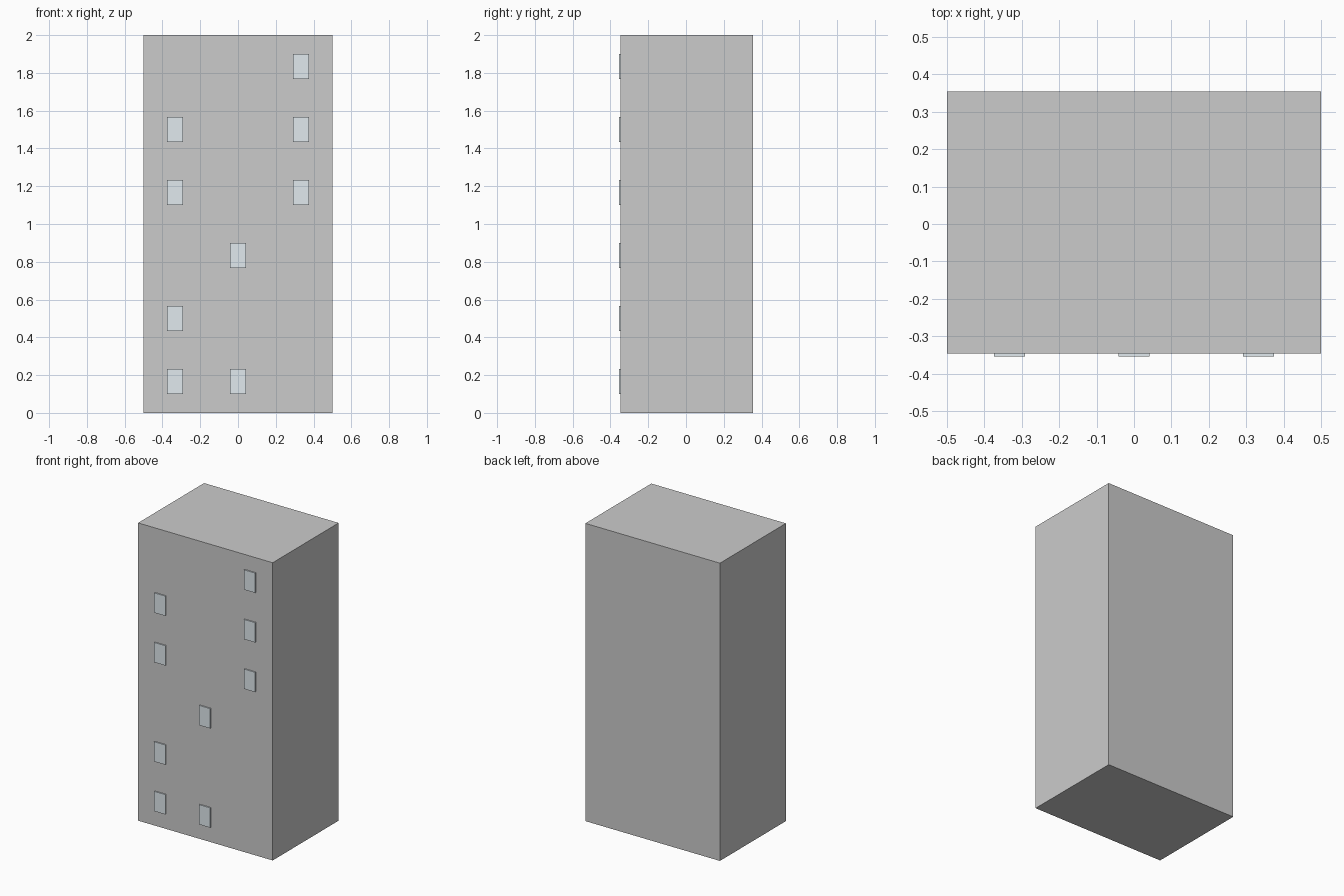
import bpy

if "Cube" in bpy.data.objects:
    bpy.data.objects.remove(bpy.data.objects["Cube"])

FRONT, BACK = -0.346, 0.354      # tower faces; windows stand slightly proud
PROUD = 0.008


def box(name, lo, hi):
    bpy.ops.mesh.primitive_cube_add(size=1)
    ob = bpy.context.object
    ob.name = name
    size = [b - a for a, b in zip(lo, hi)]
    mid = [(a + b) / 2 for a, b in zip(lo, hi)]
    for v in ob.data.vertices:
        v.co = [c * s for c, s in zip(v.co, size)]
    ob.location = mid
    return ob


# Tower block
box("tower_block", (-0.5, FRONT, 0), (0.5, BACK, 2))

# Lit windows on a 3 x 6 grid: columns used on each floor, bottom to top
glass = bpy.data.materials.new("window_glass")
glass.diffuse_color = (0.75, 0.82, 0.86, 1)
glass.use_nodes = True
glass.node_tree.nodes["Principled BSDF"].inputs["Base Color"].default_value = glass.diffuse_color
W, H, PITCH = 0.083, 0.133, 1 / 3
floors = [(-1, 0), (-1,), (0,), (-1, 1), (-1, 1), (1,)]
for row, columns in enumerate(floors):
    z = PITCH * (row + 0.5)
    for col in columns:
        x = col * PITCH
        win = box(f"window_floor{row + 1}",
                  (x - W / 2, FRONT - PROUD, z - H / 2),
                  (x + W / 2, FRONT + PROUD, z + H / 2))
        win.data.materials.append(glass)
